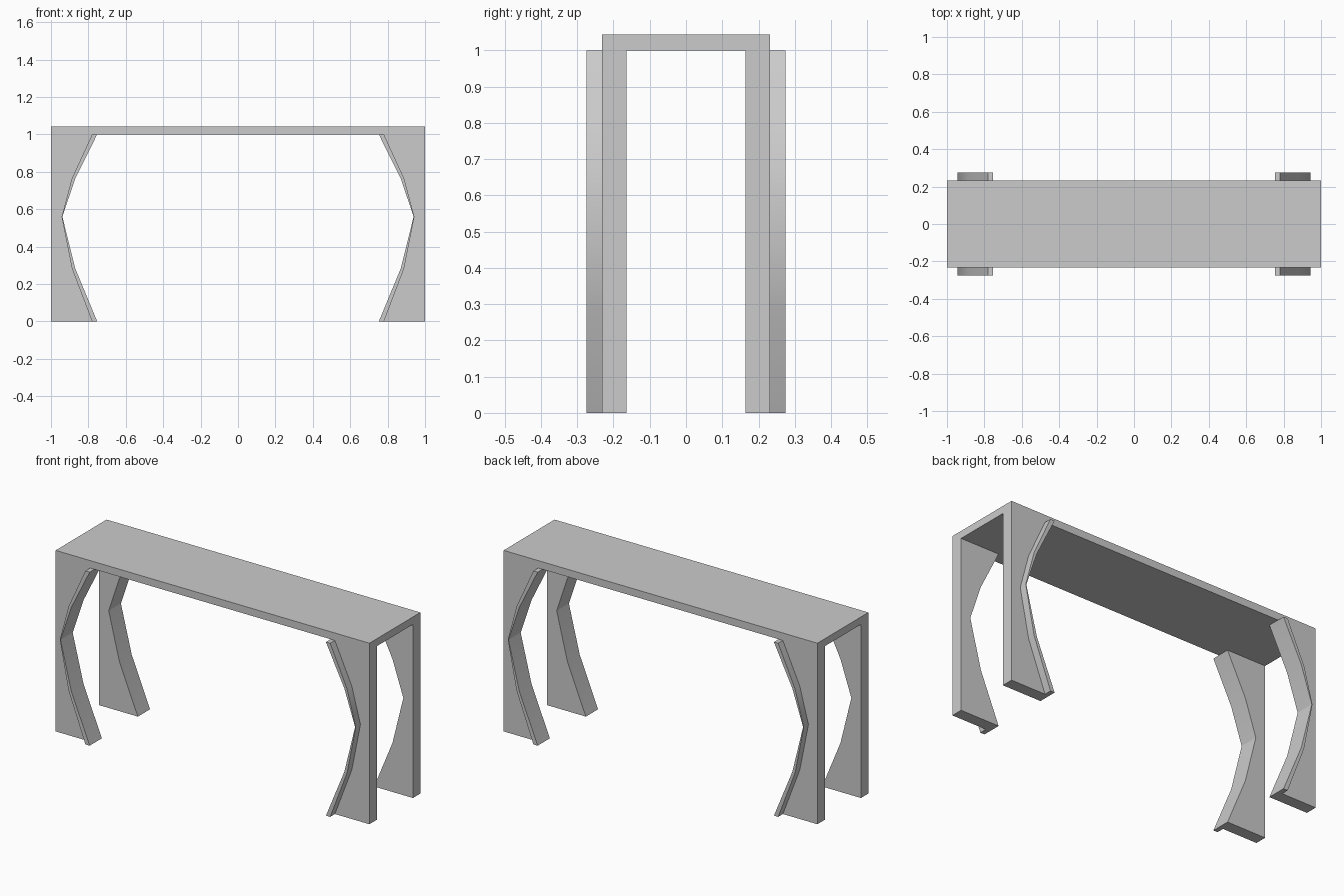
import bpy, bmesh
from math import radians

if "Cube" in bpy.data.objects:
    bpy.data.objects.remove(bpy.data.objects["Cube"])

# Leg curve, top to bottom: edge of the outer trim and the inner opening
TRIM_EDGE = [(0.78, 1.0), (0.888, 0.765), (0.943, 0.56), (0.888, 0.283), (0.78, 0.0)]
OPENING = [(0.753, 1.0), (0.87, 0.765), (0.939, 0.56), (0.87, 0.283), (0.753, 0.0)]


def extrude_profile(name, points, y0, y1, mirrored=True):
    """Extrude an xz outline from y0 to y1, mirrored to all four corners."""
    bm = bmesh.new()
    face = bm.faces.new([bm.verts.new((x, y0, z)) for x, z in points])
    new = bmesh.ops.extrude_face_region(bm, geom=[face])["geom"]
    verts = [g for g in new if isinstance(g, bmesh.types.BMVert)]
    bmesh.ops.translate(bm, verts=verts, vec=(0, y1 - y0, 0))
    bmesh.ops.recalc_face_normals(bm, faces=bm.faces)
    mesh = bpy.data.meshes.new(name)
    bm.to_mesh(mesh)
    bm.free()
    obj = bpy.data.objects.new(name, mesh)
    bpy.context.collection.objects.link(obj)
    bpy.ops.object.select_all(action='DESELECT')
    obj.select_set(True)
    bpy.context.view_layer.objects.active = obj
    bpy.ops.object.shade_smooth_by_angle(angle=radians(32))
    if mirrored:
        mod = obj.modifiers.new("four_corners", 'MIRROR')
        mod.use_axis = (True, True, False)
        mod.use_mirror_merge = False
    return obj


# Flat slab top
extrude_profile("table_top", [(-1, 1), (1, 1), (1, 1.043), (-1, 1.043)],
                -0.232, 0.232, mirrored=False)

# Flat legs with a curved inner edge
extrude_profile("legs", [(1, 1)] + OPENING + [(1, 0)], -0.232, -0.164)

# Thin curved trim standing out from the leg faces
extrude_profile("leg_trim", TRIM_EDGE + OPENING[::-1], -0.275, -0.232)
